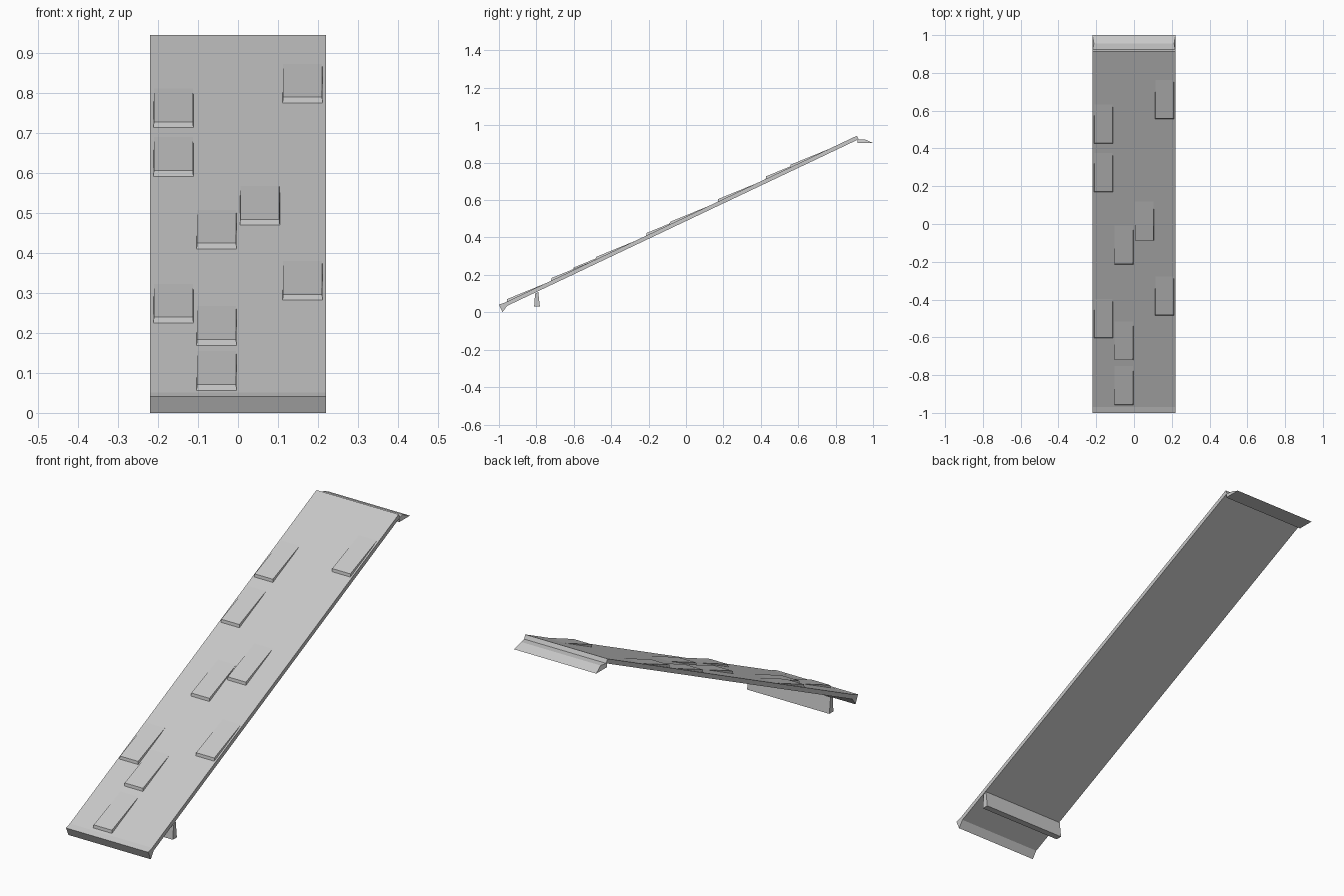
import bpy, bmesh
from mathutils import Vector

if "Cube" in bpy.data.objects:
    bpy.data.objects.remove(bpy.data.objects["Cube"])

stone = bpy.data.materials.new("light grey")
stone.use_nodes = True
GREY = (0.58, 0.58, 0.58, 1)
stone.diffuse_color = GREY
stone.node_tree.nodes["Principled BSDF"].inputs["Base Color"].default_value = GREY

HALF = 0.22
LOW, HIGH = Vector((-0.972, 0.05)), Vector((0.914, 0.944))
ALONG = (HIGH - LOW).normalized()          # up the slope, in (y, z)
OUT = Vector((-ALONG.y, ALONG.x))          # away from the top face


def on_slope(y, s, n):
    """Point at distance s up the slope and n above it, from y."""
    start = LOW + ALONG * ((y - LOW.x) / ALONG.x)
    return start + ALONG * s + OUT * n


def prism(name, profile, x0, x1, insets=None):
    """Span a (y, z) profile from x0 to x1; insets pull in single corners."""
    insets = insets or [0] * len(profile)
    bm = bmesh.new()
    left = [bm.verts.new((x0 + i, p[0], p[1])) for p, i in zip(profile, insets)]
    right = [bm.verts.new((x1 - i, p[0], p[1])) for p, i in zip(profile, insets)]
    bm.faces.new(left)
    bm.faces.new(right[::-1])
    for i in range(len(profile)):
        j = (i + 1) % len(profile)
        bm.faces.new((left[i], right[i], right[j], left[j]))
    bmesh.ops.recalc_face_normals(bm, faces=bm.faces)
    mesh = bpy.data.meshes.new(name)
    bm.to_mesh(mesh)
    bm.free()
    mesh.materials.append(stone)
    obj = bpy.data.objects.new(name, mesh)
    bpy.context.collection.objects.link(obj)
    return obj


# Sloping roof slab
prism("roof_slab", [LOW, HIGH, HIGH - OUT * 0.021, LOW - OUT * 0.021], -HALF, HALF)

# Lip along the low edge
prism("eave_lip", [(-1, 0.041), (-0.97, 0.051), (-0.957, 0.034), (-0.981, 0)], -HALF, HALF)

# Support beam under the low end
prism("support_beam", [(-0.807, 0.1), (-0.79, 0.108), (-0.781, 0.03), (-0.812, 0.03)],
      -HALF, HALF)

# Ridge cap behind the high edge
prism("ridge_cap", [(0.918, 0.925), (0.955, 0.925), (1, 0.905), (0.918, 0.905)],
      -HALF, HALF, [0, 0.008, 0, 0])

# Raised shingles: (left edge, front edge)
shingles = [(-0.104, -0.96), (-0.104, -0.723), (-0.212, -0.605), (0.111, -0.485),
            (-0.104, -0.215), (0.004, -0.09), (-0.212, 0.168), (-0.212, 0.424),
            (0.111, 0.555)]
for k, (x, y) in enumerate(shingles, 1):
    wedge = [on_slope(y, 0, -0.003), on_slope(y, 0.01, 0.012),
             on_slope(y, 0.23, 0), on_slope(y, 0.23, -0.003)]
    prism(f"shingle_{k}", wedge, x, x + 0.101, [0, 0.002, 0.002, 0])
